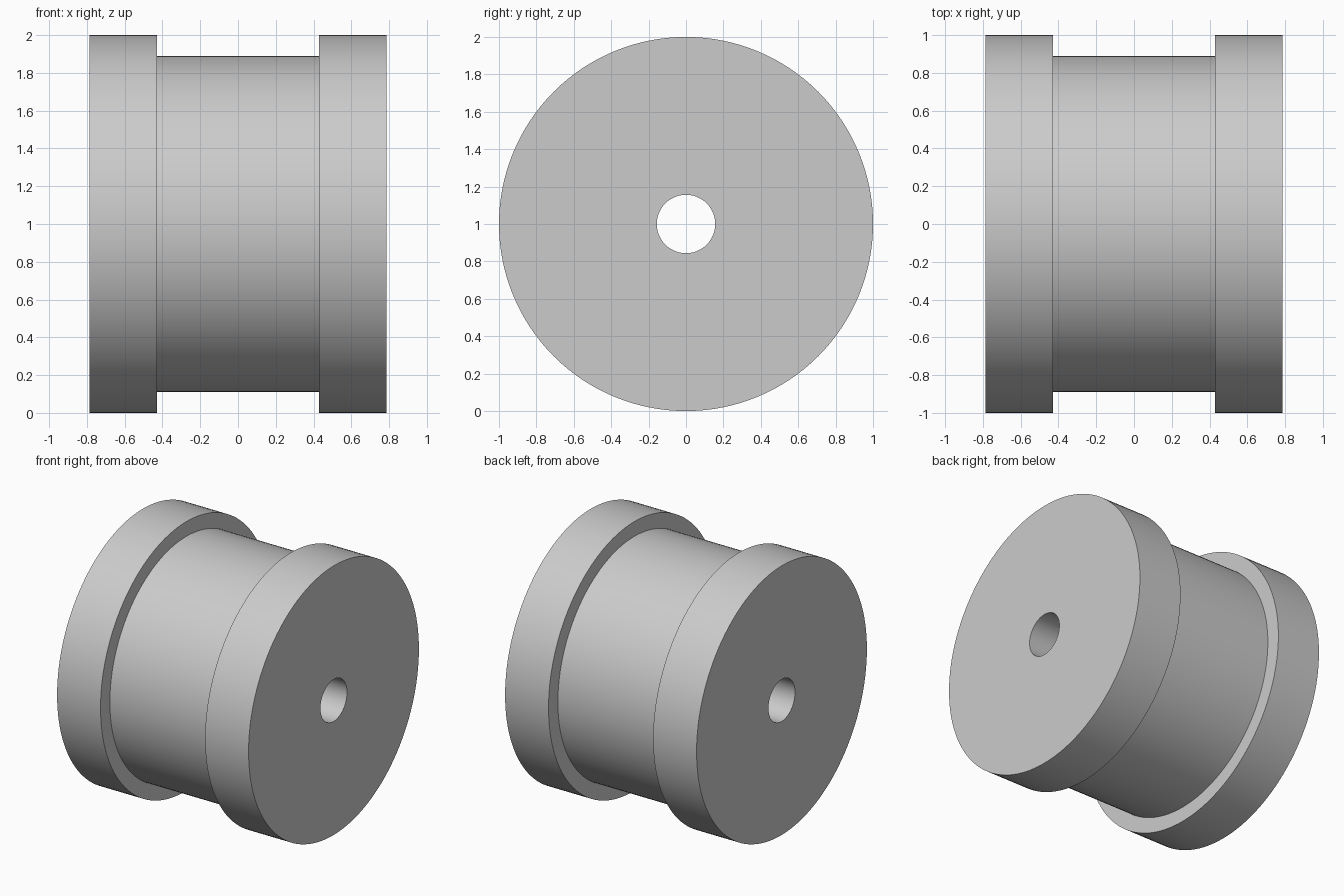
import bpy, bmesh, math
from mathutils import Vector

cube = bpy.data.objects.get("Cube")
if cube:
    bpy.data.objects.remove(cube)

SIDES = 128
HALF_WIDTH, GROOVE_HALF = 0.787, 0.43
RIM_R, GROOVE_R, BORE_R = 1.0, 0.89, 0.156

# Plain grey material
grey = bpy.data.materials.new("plain_grey")
grey.use_nodes = True
colour = (0.6, 0.6, 0.6, 1)
grey.diffuse_color = colour
grey.node_tree.nodes["Principled BSDF"].inputs["Base Color"].default_value = colour

# Half profile (x, radius), mirrored to make a closed section
half = [(HALF_WIDTH, BORE_R), (HALF_WIDTH, RIM_R),
        (GROOVE_HALF, RIM_R), (GROOVE_HALF, GROOVE_R)]
profile = half + [(-x, r) for x, r in reversed(half)]

# Spool: section spun about the x axis
bm = bmesh.new()
verts = [bm.verts.new((x, 0, r)) for x, r in profile]
edges = [bm.edges.new((a, b)) for a, b in zip(verts, verts[1:] + verts[:1])]
bmesh.ops.spin(bm, geom=verts + edges, cent=(0, 0, 0), axis=(1, 0, 0),
               angle=math.tau, steps=SIDES, use_merge=False)
bmesh.ops.remove_doubles(bm, verts=bm.verts, dist=0.0001)
bmesh.ops.recalc_face_normals(bm, faces=bm.faces)
bmesh.ops.translate(bm, verts=bm.verts, vec=Vector((0, 0, RIM_R)))

mesh = bpy.data.meshes.new("grooved_spool")
bm.to_mesh(mesh)
bm.free()
mesh.materials.append(grey)
spool = bpy.data.objects.new("grooved_spool", mesh)
bpy.context.collection.objects.link(spool)

# Smooth round walls with crisp edges
bpy.context.view_layer.objects.active = spool
spool.select_set(True)
bpy.ops.object.shade_smooth_by_angle(angle=math.radians(30))
